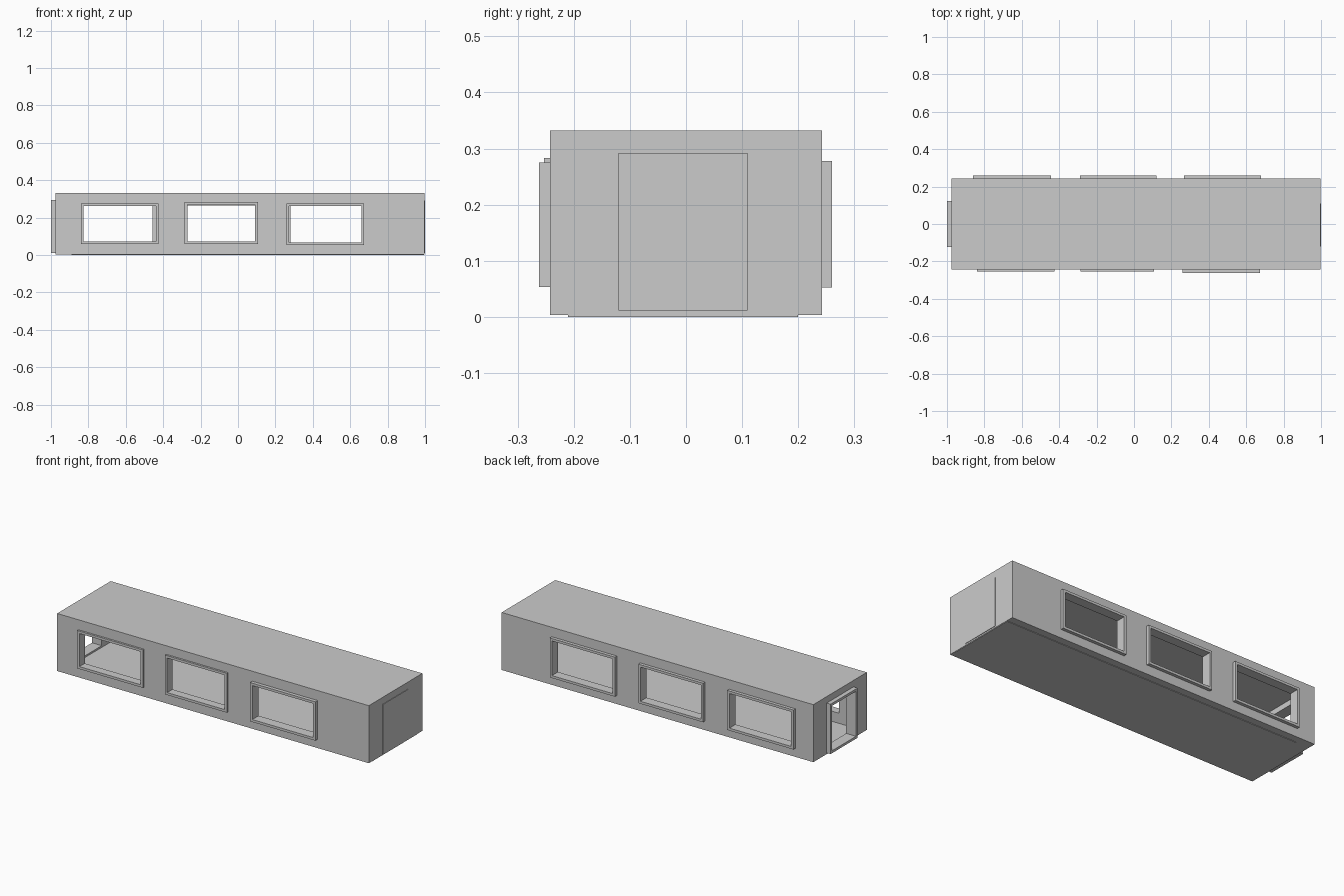
import bpy, bmesh
from mathutils import Vector

if "Cube" in bpy.data.objects:
    bpy.data.objects.remove(bpy.data.objects["Cube"])


def box(name, lo, hi):
    bm = bmesh.new()
    bmesh.ops.create_cube(bm, size=1)
    lo, hi = Vector(lo), Vector(hi)
    for v in bm.verts:
        v.co = Vector([(l + h) / 2 + c * (h - l) for l, h, c in zip(lo, hi, v.co)])
    me = bpy.data.meshes.new(name)
    bm.to_mesh(me)
    bm.free()
    ob = bpy.data.objects.new(name, me)
    bpy.context.collection.objects.link(ob)
    return ob


def cut(target, cutter):
    mod = target.modifiers.new("cut", 'BOOLEAN')
    mod.operation = 'DIFFERENCE'
    mod.solver = 'EXACT'
    mod.object = cutter
    cutter.hide_render = True
    cutter.hide_set(True)


def ring(name, axis, u, z, d, w):
    """Rectangular frame: u/z outer extents, d depth range along axis (0=x, 1=y)."""
    bm = bmesh.new()
    loops = []
    for depth in d:
        for i in (0, w):
            pts = [(u[0] + i, z[0] + i), (u[1] - i, z[0] + i),
                   (u[1] - i, z[1] - i), (u[0] + i, z[1] - i)]
            loops.append([bm.verts.new((depth, a, b) if axis == 0 else (a, depth, b))
                          for a, b in pts])
    o0, i0, o1, i1 = loops
    for a, b in ((o0, i0), (i0, i1), (i1, o1), (o1, o0)):
        for k in range(4):
            n = (k + 1) % 4
            bm.faces.new((a[k], a[n], b[n], b[k]))
    bmesh.ops.recalc_face_normals(bm, faces=bm.faces)
    me = bpy.data.meshes.new(name)
    bm.to_mesh(me)
    bm.free()
    ob = bpy.data.objects.new(name, me)
    bpy.context.collection.objects.link(ob)


HALF_Y, WALL, FRAME = 0.242, 0.037, 0.014

# hollow body shell
body = box("body_shell", (-0.975, -HALF_Y, 0.003), (0.997, HALF_Y, 0.332))
cut(body, box("cavity_cutter", (-0.938, -HALF_Y + WALL, 0.014),
              (0.96, HALF_Y - WALL, 0.312)))

# floor plate showing just under the body
box("floor_plate", (-0.89, -0.21, 0.0), (0.995, 0.20, 0.013))

# side windows: x range, z range, outer y of the frame
windows = {
    "front": [((-0.84, -0.425), (0.058, 0.275), -0.253),
              ((-0.285, 0.106), (0.058, 0.283), -0.253),
              ((0.26, 0.673), (0.053, 0.275), -0.262)],
    "back": [((-0.862, -0.443), (0.052, 0.278), 0.26),
             ((-0.29, 0.12), (0.055, 0.278), 0.26),
             ((0.268, 0.68), (0.052, 0.278), 0.26)],
}
for side, items in windows.items():
    s = -1 if side == "front" else 1
    for n, (u, z, y) in enumerate(items, 1):
        ring(f"{side}_window_frame_{n}", 1, u, z, (y, s * (HALF_Y - 0.002)), FRAME)
        ys = sorted((s * 0.18, s * 0.3))
        cut(body, box(f"{side}_window_cutter_{n}",
                      (u[0] + FRAME, ys[0], z[0] + FRAME),
                      (u[1] - FRAME, ys[1], z[1] - FRAME)))

# open end doorway and its frame
door_y, door_z = (-0.122, 0.122), (0.01, 0.295)
ring("doorway_frame", 0, door_y, door_z, (-1.0, -0.973), FRAME)
cut(body, box("doorway_cutter", (-1.1, door_y[0] + FRAME, door_z[0] + FRAME),
              (-0.9, door_y[1] - FRAME, door_z[1] - FRAME)))

# closed door, nearly flush with the other end wall
box("closed_door", (0.99, -0.12, 0.011), (1.0, 0.11, 0.292))
